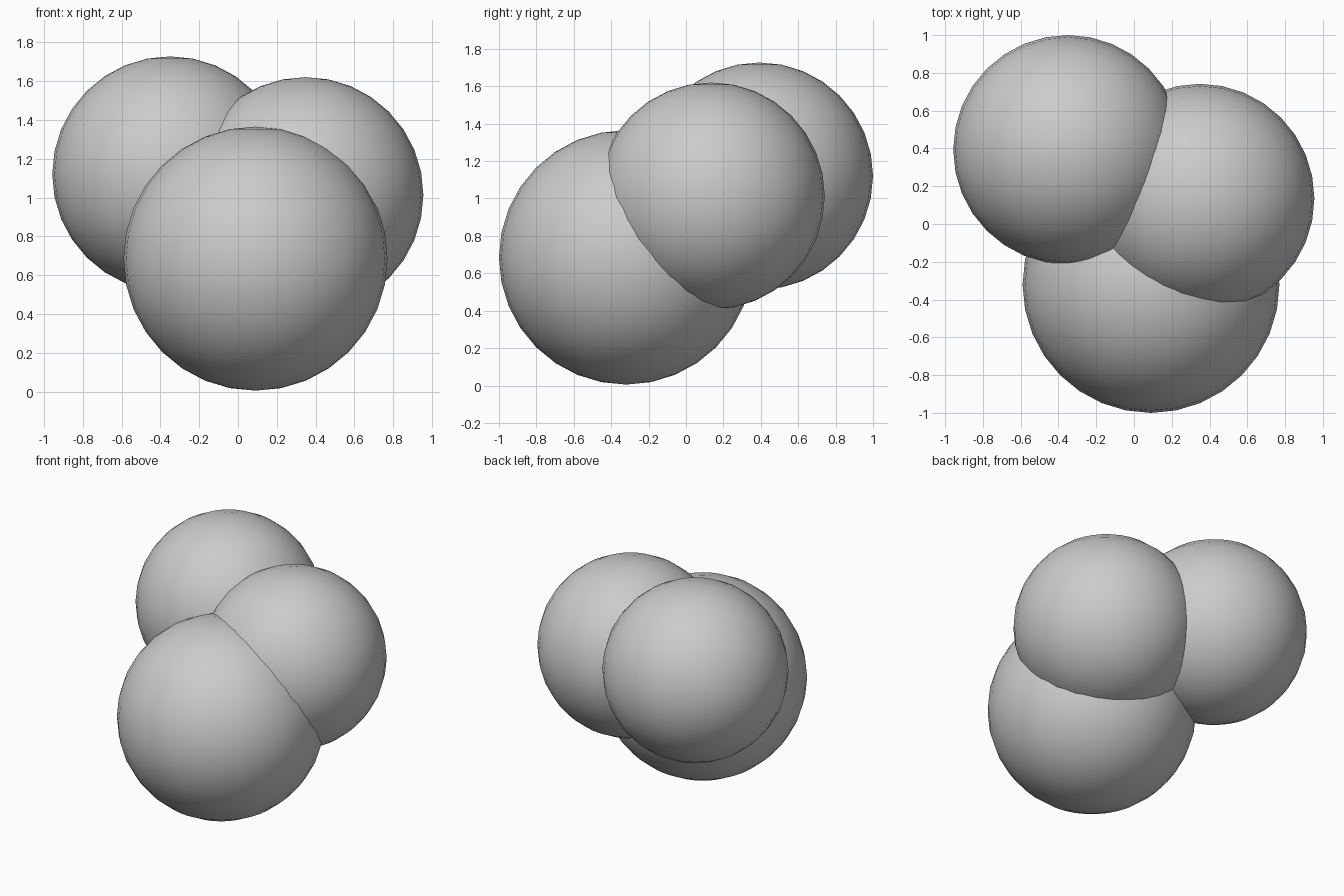
import bpy

if "Cube" in bpy.data.objects:
    bpy.data.objects.remove(bpy.data.objects["Cube"])

# Three overlapping smooth balls: name, centre, radius
BALLS = [
    ("front_ball", (0.09, -0.32, 0.685), 0.68),
    ("back_left_ball", (-0.35, 0.393, 1.12), 0.607),
    ("right_ball", (0.348, 0.135, 1.013), 0.607),
]


def add_ball(name, centre, radius):
    bpy.ops.mesh.primitive_uv_sphere_add(
        segments=32, ring_count=16, radius=radius, location=centre)
    ball = bpy.context.object
    ball.name = name
    bpy.ops.object.shade_smooth()


for name, centre, radius in BALLS:
    add_ball(name, centre, radius)
